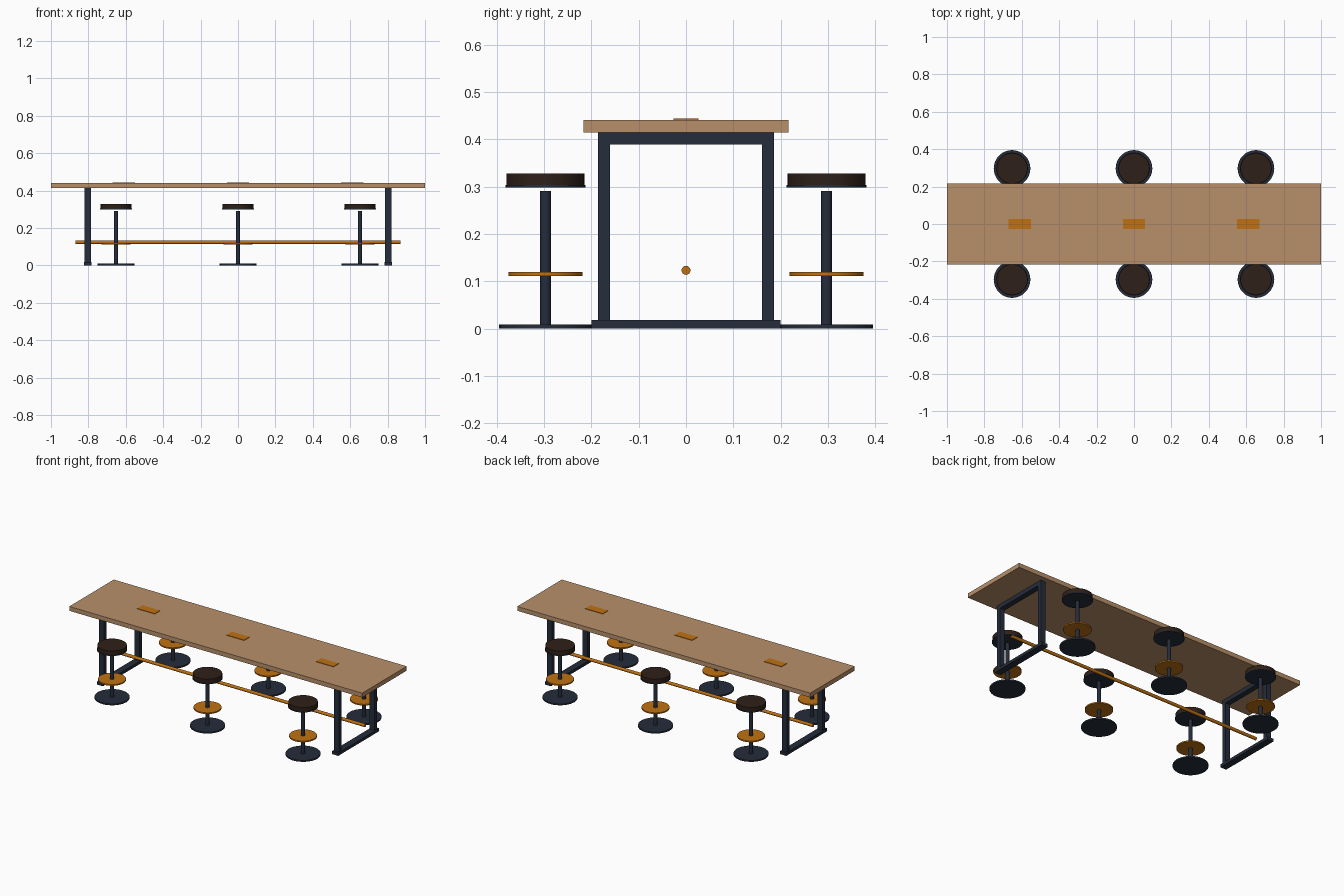
import bpy, math

if "Cube" in bpy.data.objects:
    bpy.data.objects.remove(bpy.data.objects["Cube"])


def material(name, rgb):
    m = bpy.data.materials.new(name)
    m.diffuse_color = (*rgb, 1)
    m.use_nodes = True
    m.node_tree.nodes["Principled BSDF"].inputs["Base Color"].default_value = m.diffuse_color
    return m


WOOD = material("wood", (0.48, 0.28, 0.145))
STEEL = material("dark_steel", (0.018, 0.026, 0.043))
ORANGE = material("orange_metal", (0.52, 0.165, 0.006))
LEATHER = material("dark_leather", (0.028, 0.014, 0.009))


def box(name, lo, hi, mat):
    bpy.ops.mesh.primitive_cube_add(size=1, location=[(a + b) / 2 for a, b in zip(lo, hi)])
    ob = bpy.context.object
    ob.name = name
    ob.scale = [b - a for a, b in zip(lo, hi)]
    bpy.ops.object.transform_apply(location=False, rotation=False, scale=True)
    ob.data.materials.append(mat)
    return ob


def cylinder(name, center, radius, depth, mat, sides=32, rotation=(0, 0, 0)):
    bpy.ops.mesh.primitive_cylinder_add(vertices=sides, radius=radius, depth=depth,
                                        location=center, rotation=rotation)
    ob = bpy.context.object
    ob.name = name
    ob.data.materials.append(mat)
    bpy.ops.object.shade_smooth_by_angle(angle=math.radians(35))
    return ob


def disc(name, x, y, z0, z1, radius, mat, sides=32):
    return cylinder(name, (x, y, (z0 + z1) / 2), radius, z1 - z0, mat, sides)


# Table top with three inset plates
box("table_top", (-1, -0.217, 0.414), (1, 0.217, 0.441), WOOD)
for x in (-0.61, 0, 0.61):
    box("top_plate", (x - 0.06, -0.026, 0.438), (x + 0.06, 0.026, 0.444), ORANGE)

# Rectangular end frames
for x in (-0.803, 0.803):
    box("frame_foot", (x - 0.021, -0.2, 0), (x + 0.021, 0.2, 0.018), STEEL)
    box("frame_rail", (x - 0.017, -0.161, 0.389), (x + 0.017, 0.161, 0.414), STEEL)
    for s in (-1, 1):
        y = s * 0.1735
        box("frame_post", (x - 0.017, y - 0.0125, 0.018), (x + 0.017, y + 0.0125, 0.414), STEEL)

# Long tie rod
cylinder("tie_rod", (0, 0, 0.123), 0.0095, 1.736, ORANGE, 16, (0, math.pi / 2, 0))

# Six stools
for x in (-0.652, 0, 0.652):
    for y in (-0.297, 0.297):
        disc("stool_base", x, y, 0, 0.009, 0.098, STEEL)
        disc("stool_post", x, y, 0.009, 0.291, 0.0115, STEEL, 16)
        disc("stool_footrest", x, y, 0.111, 0.119, 0.078, ORANGE)
        disc("seat_plate", x, y, 0.298, 0.303, 0.085, STEEL)
        disc("seat", x, y, 0.301, 0.328, 0.0825, LEATHER)
